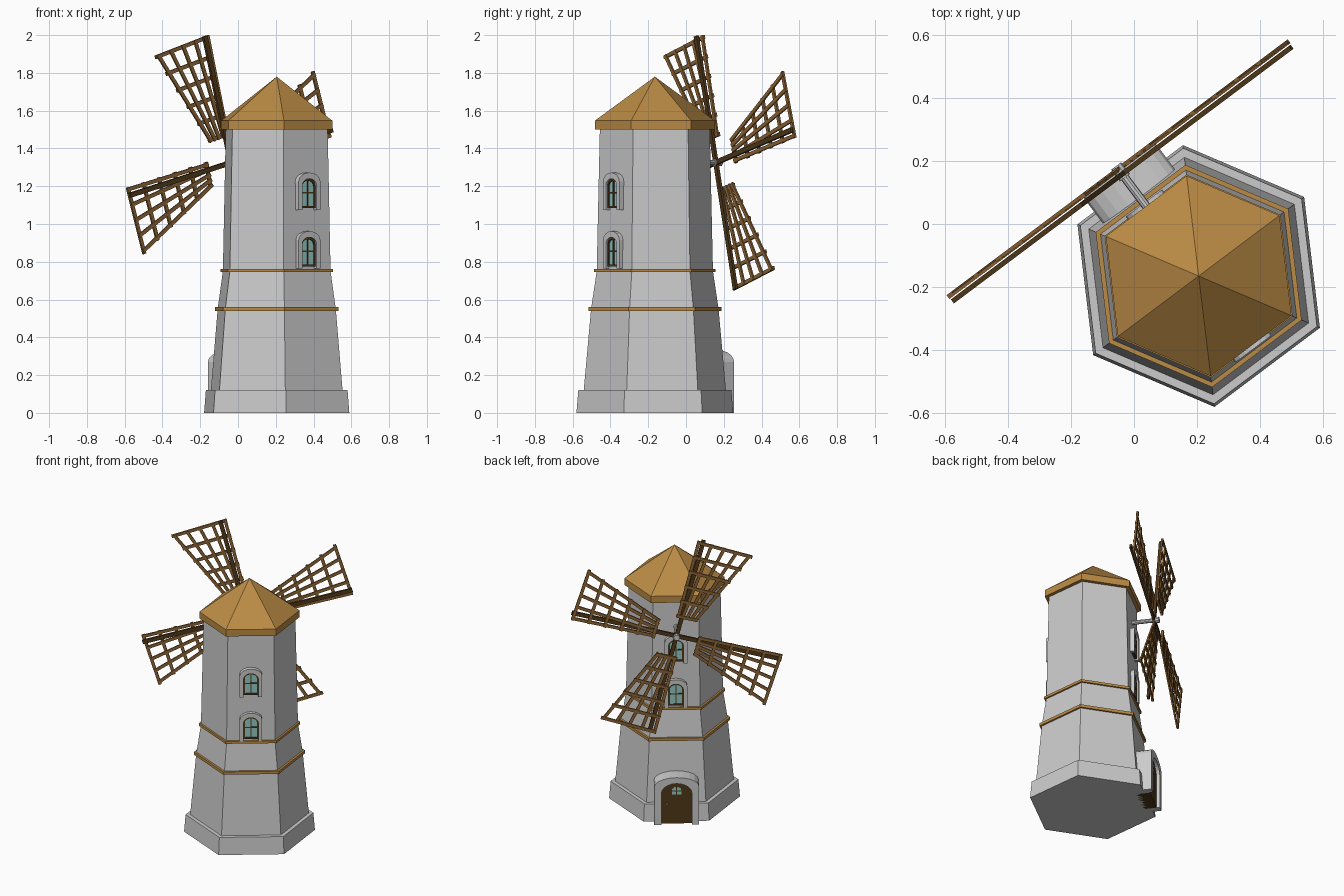
import bpy, bmesh
from math import radians, sin, cos, pi
from mathutils import Matrix, Vector

if "Cube" in bpy.data.objects:
    bpy.data.objects.remove(bpy.data.objects["Cube"])

# Local frame: tower axis at origin, door and sails on the +y face
BASE = Matrix.Translation((0.205, -0.165, 0)) @ Matrix.Rotation(radians(36.87), 4, 'Z')
BACK = BASE @ Matrix.Rotation(pi, 4, 'Z')


def material(name, rgb):
    m = bpy.data.materials.new(name)
    m.diffuse_color = (*rgb, 1)
    m.use_nodes = True
    m.node_tree.nodes["Principled BSDF"].inputs["Base Color"].default_value = m.diffuse_color
    return m


ROOF = material("roof_wood", (0.5, 0.26, 0.06))
WOOD = material("lattice_wood", (0.27, 0.13, 0.035))
DARK = material("dark_wood", (0.08, 0.04, 0.01))
GLASS = material("glass", (0.3, 0.6, 0.57))


def finish(bm, name, mat=None, matrix=BASE):
    bmesh.ops.recalc_face_normals(bm, faces=bm.faces)
    me = bpy.data.meshes.new(name)
    bm.to_mesh(me)
    bm.free()
    ob = bpy.data.objects.new(name, me)
    bpy.context.collection.objects.link(ob)
    ob.matrix_world = matrix
    if mat:
        me.materials.append(mat)
    return ob


def prism(bm, pts, y0, y1):
    """Extrude an x-z outline from y0 to y1."""
    a = [bm.verts.new((x, y0, z)) for x, z in pts]
    b = [bm.verts.new((x, y1, z)) for x, z in pts]
    bm.faces.new(a)
    bm.faces.new(b[::-1])
    for i in range(len(pts)):
        j = (i + 1) % len(pts)
        bm.faces.new((a[i], a[j], b[j], b[i]))


def beam(bm, p, q, width, y0, y1):
    p, q = Vector(p), Vector(q)
    d = (q - p).normalized() * width / 2
    s = Vector((-d.y, d.x))
    prism(bm, [p + s, p - s, q - s, q + s], y0, y1)


def hexagon_stack(name, profile, mat=None):
    """Six-sided tower through (radius, z) rings; radius 0 makes a tip."""
    bm = bmesh.new()
    rings = []
    for r, z in profile:
        if r == 0:
            rings.append([bm.verts.new((0, 0, z))] * 6)
        else:
            rings.append([bm.verts.new((r * cos(k * pi / 3), r * sin(k * pi / 3), z)) for k in range(6)])
    bm.faces.new(rings[0])
    if profile[-1][0]:
        bm.faces.new(rings[-1])
    for a, b in zip(rings, rings[1:]):
        for k in range(6):
            j = (k + 1) % 6
            bm.faces.new((a[k], a[j], b[j]) if b[j] is b[k] else (a[k], a[j], b[j], b[k]))
    return finish(bm, name, mat)


def arch(w, z0, spring, top, n=8):
    arc = [(w * cos(pi * i / n), spring + (top - spring) * sin(pi * i / n)) for i in range(n + 1)]
    return [(w, z0)] + arc + [(-w, z0)]


def arch_ring(bm, outer, inner, y0, y1):
    for i in range(len(outer) - 1):
        prism(bm, [outer[i], outer[i + 1], inner[i + 1], inner[i]], y0, y1)
    bmesh.ops.remove_doubles(bm, verts=bm.verts, dist=1e-5)
    # drop the internal walls shared by neighbouring segments
    bm.faces.ensure_lookup_table()
    seen = {}
    for f in bm.faces:
        seen.setdefault(frozenset(f.verts), []).append(f)
    bmesh.ops.delete(bm, geom=[f for g in seen.values() if len(g) > 1 for f in g], context='FACES')


def cylinder_y(name, radius, y0, y1, x, z, mat=None, sides=10):
    bm = bmesh.new()
    pts = [(x + radius * cos(2 * pi * i / sides), z + radius * sin(2 * pi * i / sides)) for i in range(sides)]
    prism(bm, pts, y0, y1)
    return finish(bm, name, mat)


# Tower body, plinth, trim bands and roof
hexagon_stack("plinth", [(0.418, 0), (0.408, 0.12), (0.36, 0.12)])
hexagon_stack("tower_wall", [(0.38, 0.11), (0.34, 0.55), (0.31, 0.75), (0.293, 1.51)])
hexagon_stack("lower_band", [(0.355, 0.54), (0.355, 0.56)], ROOF)
hexagon_stack("upper_band", [(0.324, 0.745), (0.324, 0.762)], ROOF)
hexagon_stack("roof", [(0.32, 1.5), (0.32, 1.547), (0, 1.78)], ROOF)

# Two windows on the door face and two on the opposite face
for side, mtx in (("door_side", BASE), ("far_side", BACK)):
    for level, z in (("lower", 0.765), ("upper", 1.075)):
        tag = f"{side}_{level}_window"
        bm = bmesh.new()
        arch_ring(bm, arch(0.072, z, z + 0.15, z + 0.197), arch(0.047, z, z + 0.13, z + 0.165), 0.24, 0.289)
        finish(bm, tag + "_surround", None, mtx)
        bm = bmesh.new()
        prism(bm, arch(0.047, z + 0.012, z + 0.13, z + 0.165), 0.24, 0.271)
        finish(bm, tag + "_glass", GLASS, mtx)
        bm = bmesh.new()
        arch_ring(bm, arch(0.047, z + 0.012, z + 0.13, z + 0.165),
                  arch(0.039, z + 0.012, z + 0.125, z + 0.155), 0.25, 0.278)
        beam(bm, (0, z + 0.012), (0, z + 0.16), 0.007, 0.25, 0.277)
        beam(bm, (-0.044, z + 0.09), (0.044, z + 0.09), 0.007, 0.25, 0.277)
        beam(bm, (-0.047, z + 0.015), (0.047, z + 0.015), 0.01, 0.25, 0.278)
        finish(bm, tag + "_bars", DARK, mtx)

# Door with its stone surround, small window and knob
bm = bmesh.new()
arch_ring(bm, arch(0.143, 0, 0.27, 0.332, 10), arch(0.098, 0, 0.22, 0.29, 10), 0.28, 0.417)
finish(bm, "door_surround")
bm = bmesh.new()
prism(bm, arch(0.098, 0, 0.22, 0.29, 10), 0.28, 0.395)
finish(bm, "door", DARK)
bm = bmesh.new()
prism(bm, arch(0.03, 0.205, 0.235, 0.26, 6), 0.38, 0.398)
finish(bm, "door_glass", GLASS)
bm = bmesh.new()
beam(bm, (0, 0.205), (0, 0.26), 0.005, 0.39, 0.4)
beam(bm, (-0.03, 0.23), (0.03, 0.23), 0.005, 0.39, 0.4)
finish(bm, "door_glass_bars", DARK)
cylinder_y("door_knob", 0.007, 0.39, 0.408, 0.06, 0.14, ROOF, 8)

# Sail shaft and hub
HUB_Z = 1.325
cylinder_y("sail_shaft", 0.014, 0.22, 0.425, 0, HUB_Z)
cylinder_y("sail_hub", 0.02, 0.39, 0.436, 0, HUB_Z)

# Four sails: dark spar plus a fan-shaped lattice
for k in range(4):
    mtx = BASE @ Matrix.Translation((0, 0, HUB_Z)) @ Matrix.Rotation(-radians(14.5 + 90 * k), 4, 'Y')
    bm = bmesh.new()
    beam(bm, (0, 0), (0.692, 0), 0.026, 0.396, 0.412)
    finish(bm, f"sail_spar_{k + 1}", DARK, mtx)
    bm = bmesh.new()
    for i in range(5):
        t = i / 4
        beam(bm, (0.135, -0.025 + t * 0.11), (0.688 - 0.02 * t, -0.03 + t * 0.342), 0.02, 0.416, 0.426)
    for i in range(6):
        t = i / 5
        r = 0.146 + 0.532 * t
        beam(bm, (r, -0.04), (r - 0.018 * t, 0.1 + 0.228 * t), 0.02, 0.42, 0.431)
    finish(bm, f"sail_lattice_{k + 1}", WOOD, mtx)
